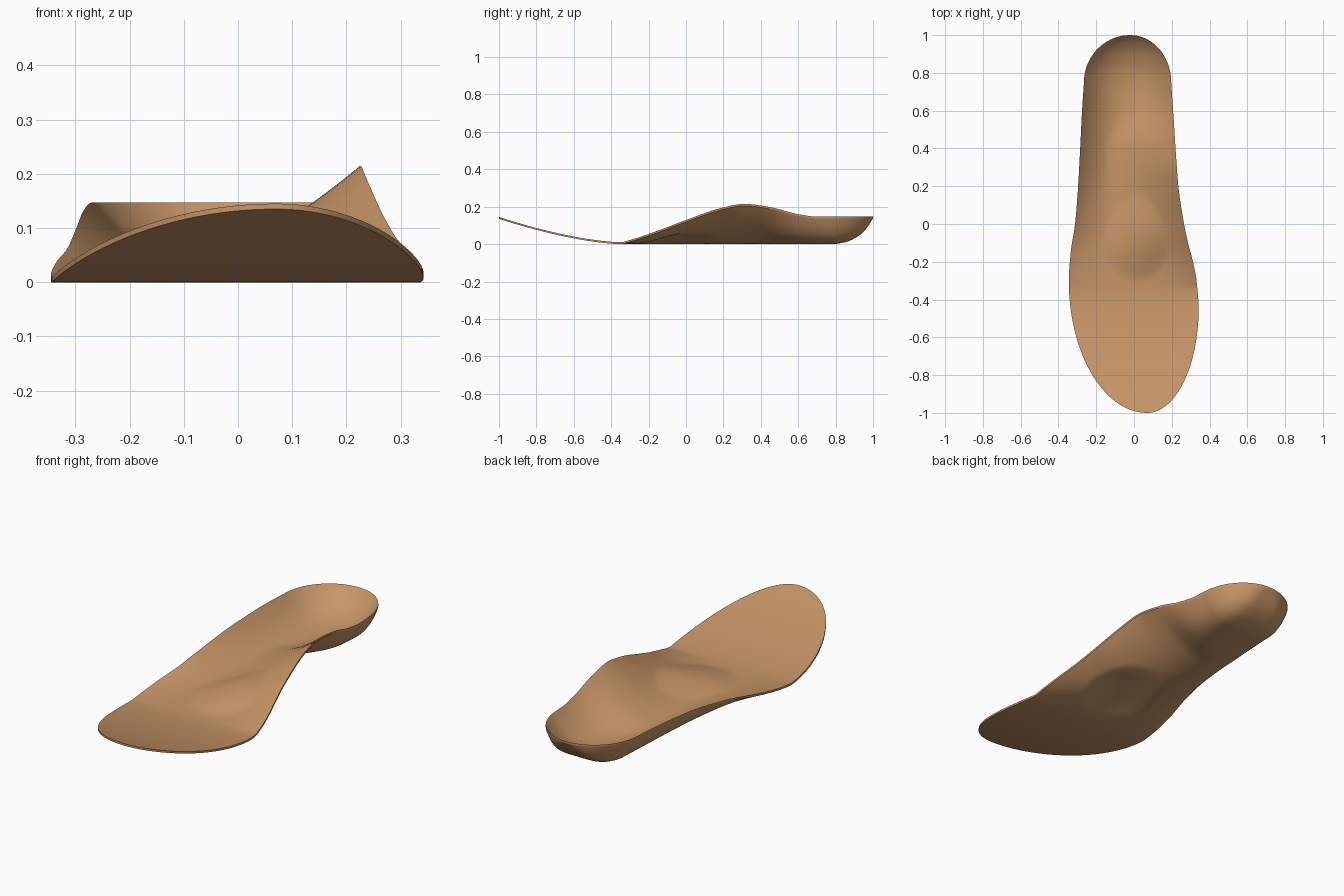
import bpy, bmesh, math

if "Cube" in bpy.data.objects:
    bpy.data.objects.remove(bpy.data.objects["Cube"])

# Profiles along the length, as (y, value) pairs
LEFT = [(-.3, -.345), (-.15, -.335), (0, -.312), (.2, -.296), (.4, -.285), (.6, -.275), (.75, -.265)]
RIGHT = [(-.45, .342), (-.3, .331), (-.2, .312), (-.1, .286), (0, .265), (.2, .235),
         (.4, .22), (.6, .207), (.75, .197)]
FLOOR = [(-.35, 0), (.78, 0), (.85, .01), (.92, .042), (.96, .078), (1, .137)]
DISH = [(-.35, .01), (.1, .012), (.5, .016), (.7, .021), (.8, .033), (.9, .068), (.96, .108), (1, .147)]
RIM_L = [(-.35, 0), (-.3, .005), (-.1, .036), (.1, .078), (.4, .122), (.7, .137), (1, .137)]
RIM_R = [(-.35, 0), (-.3, .012), (-.15, .062), (0, .119), (.2, .186), (.31, .205),
         (.45, .188), (.6, .15), (.7, .137), (1, .137)]
ARCH = [(-.35, .4), (0, 1), (.4, 1), (.65, .2), (.8, 0), (1, 0)]   # strength of the arch
EDGE = .01


def sample(pts, y):
    """Smooth monotone interpolation of a profile."""
    if y <= pts[0][0]:
        return pts[0][1]
    if y >= pts[-1][0]:
        return pts[-1][1]
    sl = [(b[1] - a[1]) / (b[0] - a[0]) for a, b in zip(pts, pts[1:])]
    tan = [0] + [2 * a * b / (a + b) if a * b > 0 else 0 for a, b in zip(sl, sl[1:])] + [sl[-1]]
    i = max(k for k in range(len(sl)) if pts[k][0] <= y)
    h = pts[i + 1][0] - pts[i][0]
    s = (y - pts[i][0]) / h
    return ((2*s**3 - 3*s*s + 1) * pts[i][1] + (s**3 - 2*s*s + s) * h * tan[i]
            + (3*s*s - 2*s**3) * pts[i + 1][1] + (s**3 - s*s) * h * tan[i + 1])


def outline(table, y):
    """Side outline with elliptical toe and heel ends."""
    (y0, x0), (y1, x1) = table[0], table[-1]
    if y < y0:
        return .07 + (x0 - .07) * math.sqrt(max(0, 1 - ((y - y0) / (1 + y0)) ** 2))
    if y > y1:
        return -.02 + (x1 + .02) * math.sqrt(max(0, 1 - ((y - y1) / (1 - y1)) ** 2))
    return sample(table, y)


def pad_height(x, y):
    """Teardrop bump behind the ball of the foot."""
    dy = y + .1
    v = dy / (.2 if dy < 0 else .27)
    if abs(v) >= 1:
        return 0
    width = .175 * (1 if dy < 0 else 1 - .25 * v)
    r = ((x - .01) / width) ** 2 + v * v
    return .03 * (1 - r) ** 1.3 if r < 1 else 0


def height(x, y, u, top):
    """Height of the upper or lower surface; u runs -1..1 across."""
    if y < -.35:                                    # toe spring
        return .135 * ((-.35 - y) / .65) ** 1.55 + (EDGE if top else 0)
    lift = EDGE if top else 0
    f = sample(DISH if top else FLOOR, y)
    rise_l = max(0, sample(RIM_L, y) + lift - f)
    rise_r = max(0, sample(RIM_R, y) + lift - f)
    a = sample(ARCH, y)
    spread = .5 * a if top else .4 * a
    power_l = 2.4 if top else 4.5
    power_r = (2.4 - .8 * a) if top else (4.5 - 2.5 * a)
    return (f + rise_l * max(0, -u) ** power_l
            + rise_r * max(0, (u + spread) / (1 + spread)) ** power_r + pad_height(x, y))


ROWS, COLS = 140, 64
bm = bmesh.new()
rings = []
for i in range(ROWS + 1):
    y = -math.cos(math.pi * i / ROWS)
    l, r = outline(LEFT, y), outline(RIGHT, y)
    row = {}
    for top in (True, False):
        row[top] = []
        for j in range(COLS + 1):
            u = -math.cos(math.pi * j / COLS)
            x = (l + r) / 2 + u * (r - l) / 2
            row[top].append(bm.verts.new((x, y, height(x, y, u, top))))
    # Closed ring: upper surface left to right, lower surface back again
    rings.append(row[True] + row[False][::-1])
n = len(rings[0])
for p, q in zip(rings, rings[1:]):
    for j in range(n):
        k = (j + 1) % n
        bm.faces.new((p[j], p[k], q[k], q[j]))
bmesh.ops.remove_doubles(bm, verts=bm.verts, dist=1e-5)
bmesh.ops.recalc_face_normals(bm, faces=bm.faces)

mesh = bpy.data.meshes.new("insole")
bm.to_mesh(mesh)
bm.free()
insole = bpy.data.objects.new("insole", mesh)
bpy.context.collection.objects.link(insole)

# Tan material
tan_mat = bpy.data.materials.new("tan")
tan_mat.diffuse_color = (.58, .305, .137, 1)
tan_mat.use_nodes = True
tan_mat.node_tree.nodes["Principled BSDF"].inputs["Base Color"].default_value = tan_mat.diffuse_color
mesh.materials.append(tan_mat)

bpy.context.view_layer.objects.active = insole
insole.select_set(True)
bpy.ops.object.shade_smooth_by_angle(angle=math.radians(40))
